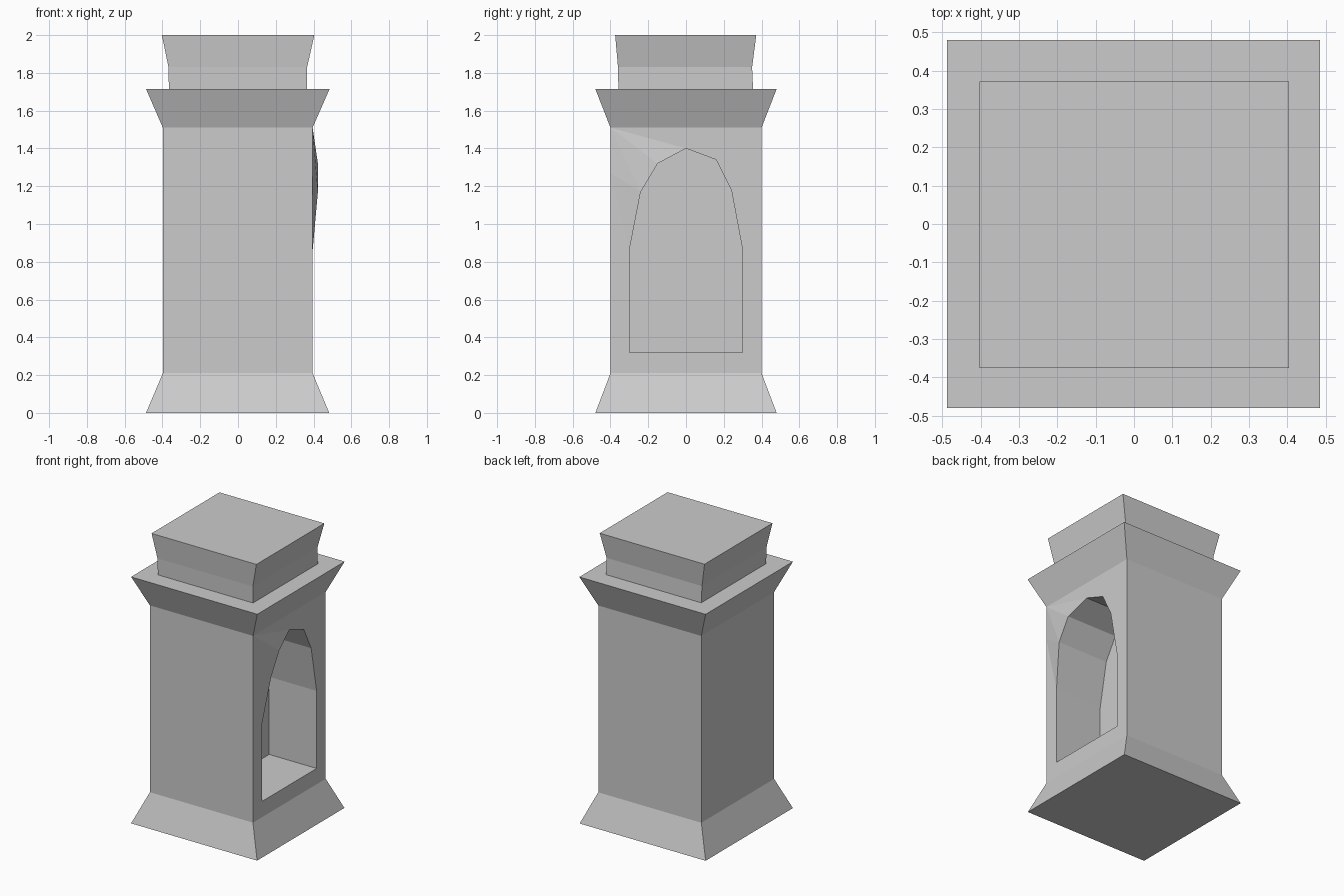
import bpy, bmesh

if "Cube" in bpy.data.objects:
    bpy.data.objects.remove(bpy.data.objects["Cube"])


def finish(bm, name):
    bmesh.ops.remove_doubles(bm, verts=bm.verts, dist=1e-5)
    bmesh.ops.recalc_face_normals(bm, faces=bm.faces)
    mesh = bpy.data.meshes.new(name)
    bm.to_mesh(mesh)
    bm.free()
    obj = bpy.data.objects.new(name, mesh)
    bpy.context.collection.objects.link(obj)
    return obj


def face(bm, points):
    return bm.faces.new([bm.verts.new(p) for p in points])


def ring(x0, x1, y0, y1, z):
    return [(x0, y0, z), (x1, y0, z), (x1, y1, z), (x0, y1, z)]


def loft(bm, rings, skip=()):
    # Four-sided tower of stacked rings; side 1 is the +x side
    for level, (a, b) in enumerate(zip(rings, rings[1:])):
        for i in range(4):
            if (level, i) not in skip:
                j = (i + 1) % 4
                face(bm, [a[i], a[j], b[j], b[i]])
    face(bm, rings[0][::-1])
    face(bm, rings[-1])


# Pillar body: flared base, shaft, flared cornice and narrow neck and cap
W, Y, Z0, Z1 = 0.395, 0.40, 0.21, 1.51
bm = bmesh.new()
loft(bm, [ring(-0.487, 0.483, -0.48, 0.48, 0),
          ring(-0.398, W, -Y, Y, Z0),
          ring(-0.398, W, -Y, Y, Z1),
          ring(-0.487, 0.485, -0.48, 0.48, 1.715),
          ring(-0.366, 0.366, -0.358, 0.355, 1.715),
          ring(-0.368, 0.366, -0.36, 0.35, 1.83),
          ring(-0.403, 0.404, -0.375, 0.372, 2.0)], skip={(1, 1)})

# Pointed niche outline on the +x side, slightly bulged on one shoulder
arch = [(W, -0.30, 0.32), (W, -0.30, 0.86), (0.423, -0.24, 1.17),
        (0.423, -0.15, 1.32), (W, 0, 1.40), (W, 0.16, 1.34),
        (W, 0.24, 1.18), (W, 0.30, 0.86), (W, 0.30, 0.32)]
for s in (-1, 1):
    p = arch if s < 0 else arch[::-1]
    low, mid, top = (W, s * Y, Z0), (W, s * Y, 1.27), (W, s * Y, Z1)
    for tri in ((low, p[0], p[1]), (low, p[1], mid), (mid, p[1], p[2]),
                (mid, p[2], top), (top, p[2], p[3]), (top, p[3], p[4])):
        face(bm, tri)
face(bm, [(W, -Y, Z0), (W, Y, Z0), arch[-1], arch[0]])
face(bm, [(W, Y, Z1), (W, -Y, Z1), arch[4]])

# Niche walls and back
back = [(0.03, y, z) for x, y, z in arch]
for i in range(len(arch)):
    j = (i + 1) % len(arch)
    face(bm, [arch[i], arch[j], back[j], back[i]])
face(bm, back)
finish(bm, "niche_pillar")
